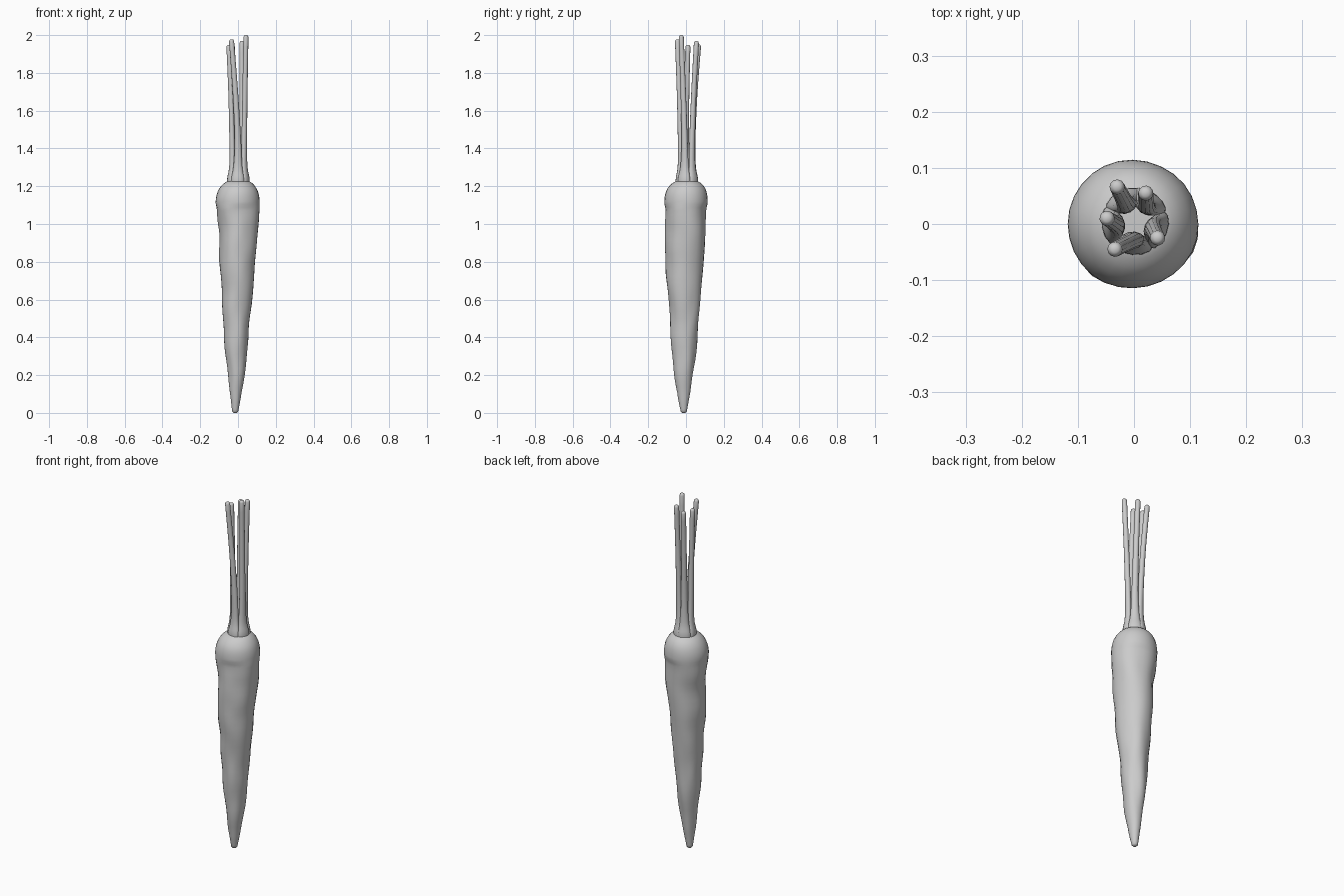
import bpy, bmesh, math
from mathutils import Vector, noise

if "Cube" in bpy.data.objects:
    bpy.data.objects.remove(bpy.data.objects["Cube"])


def loft(name, rings, sides, wobble=0.0):
    """Skin elliptical rings (cx, cy, z, rx, ry, turn) into a closed smooth tube."""
    bm = bmesh.new()
    loops = []
    for cx, cy, z, rx, ry, turn in rings:
        c, s = math.cos(turn), math.sin(turn)
        loop = []
        for i in range(sides):
            a = 2 * math.pi * i / sides
            u, v = rx * math.cos(a), ry * math.sin(a)
            if wobble:
                n = noise.noise(Vector((math.cos(a) * 1.3, math.sin(a) * 1.3, z * 7)))
                k = 1 + wobble * n * (1 if 0.1 < z < 1.1 else 0.2)
                u, v = u * k, v * k
            loop.append(bm.verts.new((cx + u * c - v * s, cy + u * s + v * c, z)))
        loops.append(loop)
    for lo, hi in zip(loops, loops[1:]):
        for i in range(sides):
            j = (i + 1) % sides
            bm.faces.new((lo[i], lo[j], hi[j], hi[i]))
    bm.faces.new(loops[0][::-1])
    bm.faces.new(loops[-1])
    bmesh.ops.recalc_face_normals(bm, faces=bm.faces)
    for f in bm.faces:
        f.smooth = True
    mesh = bpy.data.meshes.new(name)
    bm.to_mesh(mesh)
    bm.free()
    ob = bpy.data.objects.new(name, mesh)
    bpy.context.collection.objects.link(ob)
    return ob


def resample(keys, per):
    """Catmull-Rom interpolation through the key rows."""
    out = []
    for i in range(len(keys) - 1):
        p = [keys[max(0, min(len(keys) - 1, i + d))] for d in (-1, 0, 1, 2)]
        for s in range(per):
            t = s / per
            out.append(tuple(
                0.5 * (2 * b + (c - a) * t + (2 * a - 5 * b + 4 * c - d) * t * t
                       + (3 * b - a - 3 * c + d) * t ** 3)
                for a, b, c, d in zip(*p)))
    out.append(keys[-1])
    return out


# Root: centre x, centre y, height, radius x, radius y
root_keys = [
    (-0.015, -0.012, 0.008, 0.016, 0.016),
    (-0.012, -0.013, 0.08, 0.027, 0.030),
    (-0.009, -0.013, 0.20, 0.044, 0.049),
    (-0.009, -0.010, 0.35, 0.060, 0.066),
    (-0.009, -0.009, 0.50, 0.071, 0.076),
    (-0.006, -0.010, 0.65, 0.083, 0.090),
    (-0.002, -0.009, 0.80, 0.096, 0.099),
    (0.003, -0.002, 0.95, 0.104, 0.106),
    (0.000, 0.000, 1.05, 0.111, 0.111),
    (-0.002, 0.000, 1.12, 0.117, 0.115),
    (-0.001, 0.001, 1.17, 0.107, 0.107),
    (0.000, 0.003, 1.205, 0.086, 0.087),
    (0.002, 0.004, 1.225, 0.060, 0.060),
    (0.002, 0.005, 1.229, 0.040, 0.040),
]
root = [r + (0.0,) for r in resample(root_keys, 4)]
root.insert(0, (-0.015, -0.012, 0.0, 0.009, 0.009, 0.0))
loft("carrot_root", root, 28, wobble=0.09)

# Stalks: tip x, tip y, tip height
tips = [
    (-0.030, 0.066, 1.95),
    (0.021, 0.055, 1.968),
    (0.042, -0.025, 2.0),
    (-0.034, -0.045, 1.978),
    (-0.048, 0.010, 1.948),
]
for n, (tx, ty, tz) in enumerate(tips):
    a = math.radians((118, 55, -22, -95, 190)[n])
    d = Vector((math.cos(a), math.sin(a)))
    tip = Vector((tx, ty))
    base = Vector((0.002, 0.005))
    foot, mid = base + d * 0.041, base + d * 0.034
    upper = mid.lerp(tip, 0.4)
    # Flat flared foot narrowing to a round stalk (radial, tangential radii)
    keys = [
        (*foot, 1.215, 0.019, 0.036, a),
        (*foot, 1.245, 0.018, 0.034, a),
        (*mid, 1.31, 0.015, 0.023, a),
        (*mid, 1.45, 0.0145, 0.017, a),
        (*upper, 1.70, 0.0135, 0.0145, a),
        (*tip, tz - 0.012, 0.0135, 0.0135, a),
    ]
    rings = resample(keys, 4)
    rings += [(*tip, tz - 0.004, 0.011, 0.011, a), (*tip, tz, 0.006, 0.006, a)]
    loft(f"stalk_{n + 1}", rings, 12)
